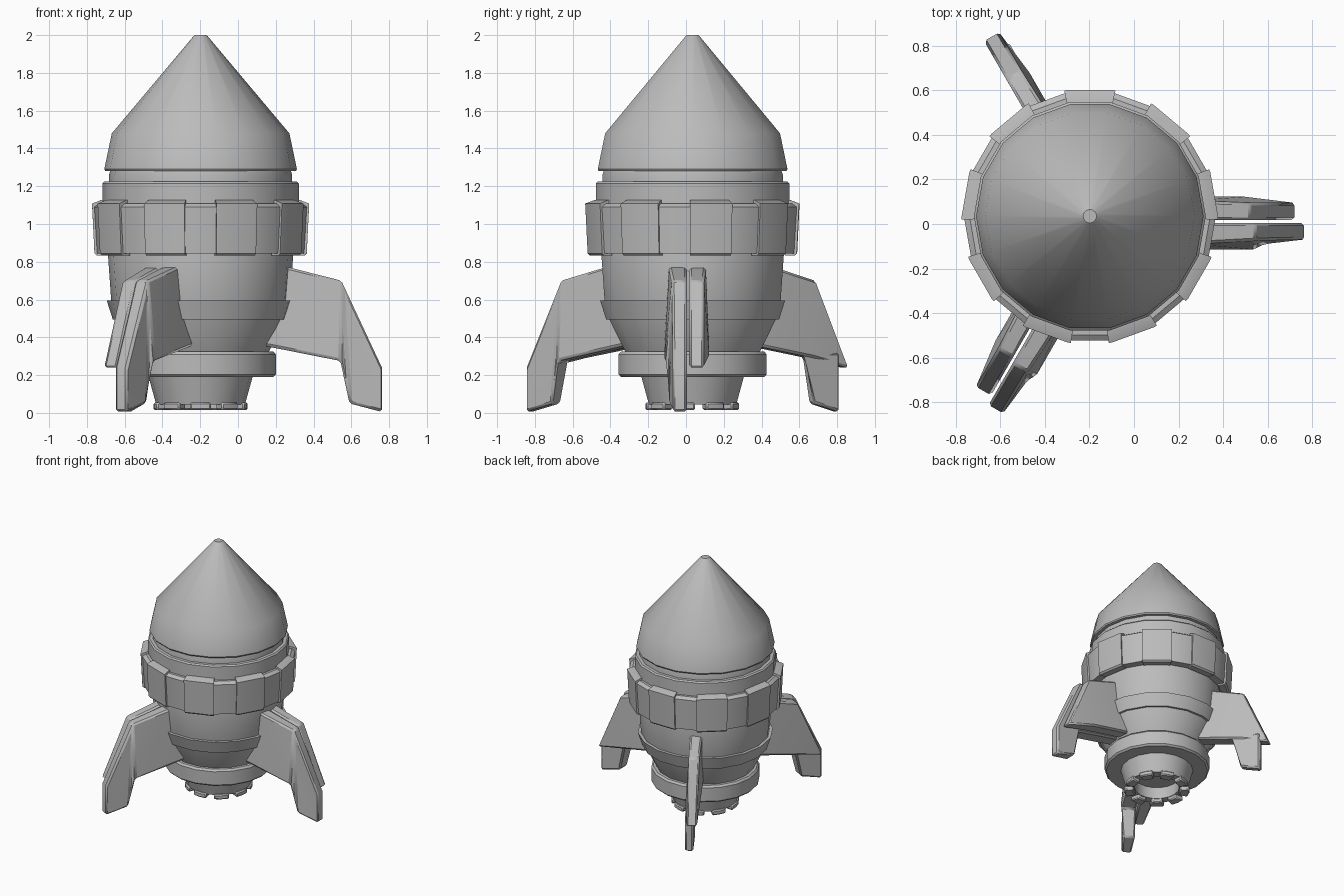
import bpy, bmesh, math
from mathutils import Matrix, Vector

cube = bpy.data.objects.get("Cube")
if cube:
    bpy.data.objects.remove(cube, do_unlink=True)

AXIS = Vector((-0.198, 0.035, 0))      # centre line of the rocket
SIDES = 18

grey = bpy.data.materials.new("plain_grey")
grey.use_nodes = True
grey.diffuse_color = (0.5, 0.5, 0.5, 1)
grey.node_tree.nodes["Principled BSDF"].inputs["Base Color"].default_value = (0.5, 0.5, 0.5, 1)


def finish(name, bm, bevel=0):
    bmesh.ops.remove_doubles(bm, verts=bm.verts, dist=1e-5)
    bmesh.ops.recalc_face_normals(bm, faces=bm.faces)
    mesh = bpy.data.meshes.new(name)
    bm.to_mesh(mesh)
    bm.free()
    mesh.materials.append(grey)
    ob = bpy.data.objects.new(name, mesh)
    ob.location = AXIS
    bpy.context.collection.objects.link(ob)
    if bevel:
        mod = ob.modifiers.new("edge_bevel", "BEVEL")
        mod.width, mod.segments, mod.limit_method = bevel, 1, "ANGLE"
        mod.angle_limit = math.radians(35)
    bpy.context.view_layer.objects.active = ob
    ob.select_set(True)
    bpy.ops.object.shade_smooth_by_angle(angle=math.radians(30))
    ob.select_set(False)
    return ob


def sweep(bm, profile, degrees, closed_turn=False):
    """Sweep a closed (radius, z) section through a list of angles."""
    rings = []
    for d in degrees:
        a = math.radians(d)
        rings.append([bm.verts.new((r * math.cos(a), r * math.sin(a), z)) for r, z in profile])
    n = len(profile)
    pairs = list(zip(rings, rings[1:]))
    if closed_turn:
        pairs.append((rings[-1], rings[0]))
    for p, q in pairs:
        for i in range(n):
            j = (i + 1) % n
            bm.faces.new((p[i], p[j], q[j], q[i]))
    if not closed_turn:
        bm.faces.new(rings[0])
        bm.faces.new(rings[-1])


def turned(name, profile):
    bm = bmesh.new()
    sweep(bm, profile, [i * 360 / SIDES for i in range(SIDES)], True)
    return finish(name, bm)


def repeated_blocks(name, profile, offsets, start, bevel):
    bm = bmesh.new()
    for k in range(9):
        sweep(bm, profile, [start + 40 * k + o for o in offsets])
    return finish(name, bm, bevel)


# Nose and body, all turned around the centre line
turned("nose_cone", [(0.0001, 1.28), (0.505, 1.28), (0.51, 1.29), (0.47, 1.48),
                     (0.037, 1.995), (0.03, 2.0), (0.0001, 2.0)])
turned("neck", [(0.4, 1.2), (0.485, 1.2), (0.485, 1.26), (0.475, 1.29), (0.4, 1.29)])
turned("upper_ring", [(0.4, 1.1), (0.52, 1.1), (0.52, 1.215), (0.51, 1.225), (0.4, 1.225)])
turned("collar_core", [(0.45, 0.845), (0.55, 0.845), (0.565, 1.09), (0.54, 1.108), (0.45, 1.108)])
turned("hull", [(0.0001, 0.32), (0.36, 0.32), (0.45, 0.5), (0.473, 0.59), (0.492, 0.86),
                (0.45, 1.12), (0.0001, 1.12)])
turned("lower_band", [(0.42, 0.495), (0.465, 0.495), (0.497, 0.595), (0.42, 0.595)])
turned("base_ring", [(0.2, 0.19), (0.385, 0.19), (0.398, 0.203), (0.398, 0.31),
                     (0.385, 0.325), (0.2, 0.325)])
turned("nozzle", [(0.17, 0.045), (0.235, 0.045), (0.278, 0.2), (0.0001, 0.2), (0.0001, 0.14), (0.17, 0.14)])

# Raised collar segments and nozzle teeth
repeated_blocks("collar_segments",
                [(0.5, 0.833), (0.55, 0.833), (0.562, 0.845), (0.575, 1.108), (0.528, 1.126), (0.5, 1.126)],
                (-11.5, -10, 10, 11.5), -70, 0)
repeated_blocks("nozzle_teeth", [(0.175, 0.015), (0.25, 0.015), (0.25, 0.055), (0.175, 0.055)],
                (-13, 0, 13), -90, 0.008)

# Fins: (radius, z, outer offset); panels have a flat inner side and a flared outer side
LONG = [(0.38, 0.785, 0.125), (0.47, 0.77, 0.125), (0.745, 0.70, 0.11), (0.96, 0.24, 0.105),
        (0.96, 0.005, 0.105), (0.788, 0.05, 0.125), (0.74, 0.275, 0.15), (0.3, 0.362, 0.15)]
SHORT = [(0.38, 0.785, 0.07), (0.47, 0.77, 0.07), (0.72, 0.70, 0.06), (0.922, 0.237, 0.06),
         (0.7, 0.29, 0.088), (0.3, 0.362, 0.088)]
LEG = [(0.62, 0.32, 0.075), (0.855, 0.32, 0.075), (0.855, 0.005, 0.075),
       (0.7, 0.05, 0.075), (0.66, 0.29, 0.075)]


def panel(name, outline, inner, side, angle):
    bm = bmesh.new()
    near = [bm.verts.new((r, side * inner, z)) for r, z, w in outline]
    far = [bm.verts.new((r, side * w, z)) for r, z, w in outline]
    bm.faces.new(near)
    # The flared side is split so each part stays flat
    bmesh.ops.triangulate(bm, faces=[bm.faces.new(far)])
    for i in range(len(outline)):
        j = (i + 1) % len(outline)
        bm.faces.new((near[i], near[j], far[j], far[i]))
    bmesh.ops.rotate(bm, verts=bm.verts, matrix=Matrix.Rotation(math.radians(angle), 3, "Z"))
    finish(name, bm, 0.012)


for label, angle, side in (("left", 0, 1), ("front", 240, -1), ("back", 120, -1)):
    panel(label + "_fin_short_panel", SHORT, -0.018, side, angle)
    if label == "back":
        panel(label + "_fin_leg", LEG, 0.015, side, angle)
    else:
        panel(label + "_fin_long_panel", LONG, 0.03, -side, angle)
